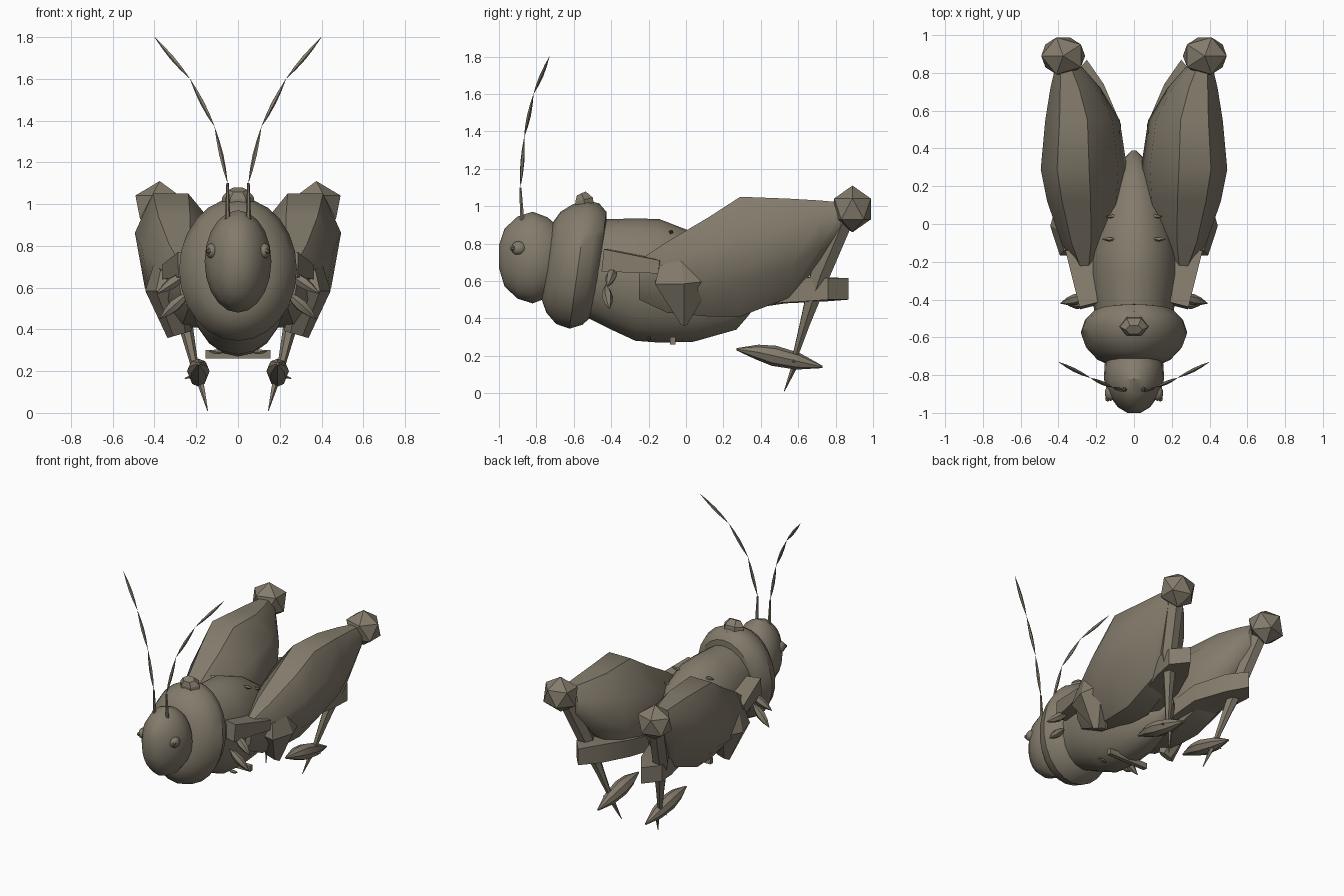
import bpy, bmesh, math
from mathutils import Vector, Matrix

if "Cube" in bpy.data.objects:
    bpy.data.objects.remove(bpy.data.objects["Cube"])

shell = bpy.data.materials.new("brown_grey_shell")
shell.diffuse_color = (0.23, 0.20, 0.15, 1)
shell.use_nodes = True
shell.node_tree.nodes["Principled BSDF"].inputs["Base Color"].default_value = shell.diffuse_color


def finish(name, bm, mirror=False, angle=35):
    """Turn a bmesh into a named object, optionally mirrored across x = 0."""
    bmesh.ops.recalc_face_normals(bm, faces=bm.faces[:])
    mesh = bpy.data.meshes.new(name)
    bm.to_mesh(mesh)
    bm.free()
    mesh.materials.append(shell)
    ob = bpy.data.objects.new(name, mesh)
    bpy.context.collection.objects.link(ob)
    bpy.context.view_layer.objects.active = ob
    ob.select_set(True)
    if angle:
        bpy.ops.object.shade_smooth_by_angle(angle=math.radians(angle))
    ob.select_set(False)
    if mirror:
        ob.modifiers.new("mirror", 'MIRROR').use_clip = False
    return ob


def skin(bm, rings):
    """Bridge equal rings of verts and cap both ends."""
    n = len(rings[0])
    for a, b in zip(rings, rings[1:]):
        for i in range(n):
            j = (i + 1) % n
            bm.faces.new((a[i], a[j], b[j], b[i]))
    bm.faces.new(rings[0])
    bm.faces.new(rings[-1])


def body_loft(name, sections, sides, shear=0, mirror=False, angle=35, turn=0, lean=0):
    """Elliptic sections along y: (y, z low, z high, x low, x high)."""
    bm = bmesh.new()
    rings = []
    grow = 1 / math.cos(turn)
    for y, z0, z1, x0, x1 in sections:
        ring = []
        for i in range(sides):
            a = 2 * math.pi * i / sides + turn
            dz = (z1 - z0) / 2 * math.sin(a) * grow
            z = (z0 + z1) / 2 + dz
            x = (x0 + x1) / 2 + (x1 - x0) / 2 * math.cos(a) * grow + lean * dz
            ring.append(bm.verts.new((x, y + shear * (z - 0.69), z)))
        rings.append(ring)
    skin(bm, rings)
    return finish(name, bm, mirror, angle)


def limb(name, points, sides=6, mirror=True, angle=35, turn=0):
    """Tapered limb through points: (x, y, z, half width, half height)."""
    bm = bmesh.new()
    rings = []
    for k, (x, y, z, w, h) in enumerate(points):
        p = Vector((x, y, z))
        d = (Vector(points[min(k + 1, len(points) - 1)][:3])
             - Vector(points[max(k - 1, 0)][:3])).normalized()
        up = Vector((0, 0, 1)) if abs(d.z) < 0.9 else Vector((0, 1, 0))
        side = d.cross(up).normalized()
        top = side.cross(d)
        rings.append([bm.verts.new(p + side * w * math.cos(t) + top * h * math.sin(t))
                      for t in (2 * math.pi * i / sides + turn for i in range(sides))])
    skin(bm, rings)
    return finish(name, bm, mirror, angle)


def spindle(name, a, b, r, sides=6, mirror=True):
    """Pointed at both ends, thickest in the middle."""
    a, b = Vector(a), Vector(b)
    limb(name, [(*a.lerp(b, t), r * k, r * k)
                for t, k in ((0, .05), (.25, .75), (.5, 1), (.75, .7), (1, .05))], sides, mirror)


def ball(name, loc, size, subdivisions=1, mirror=True, angle=0):
    bm = bmesh.new()
    bmesh.ops.create_icosphere(bm, subdivisions=subdivisions, radius=1,
                               matrix=Matrix.Translation(loc) @ Matrix.Diagonal((*size, 1)))
    finish(name, bm, mirror, angle)


# Head, collar and abdomen
body_loft("head", [(-1.0, .67, .79, -.035, .035), (-.97, .57, .88, -.085, .085),
                   (-.9, .505, .945, -.137, .137), (-.82, .48, .97, -.16, .16),
                   (-.74, .51, .94, -.155, .155), (-.66, .58, .87, -.1, .1)], 20)
body_loft("collar", [(-.745, .5, .91, -.13, .13), (-.71, .43, .97, -.2, .2),
                     (-.65, .37, 1.01, -.255, .255), (-.575, .345, 1.03, -.282, .282),
                     (-.51, .365, 1.015, -.26, .26), (-.465, .41, .97, -.215, .215),
                     (-.45, .5, .88, -.15, .15)], 24, shear=.14)
body_loft("abdomen", [(-.52, .4, .93, -.2, .2), (-.4, .34, .93, -.22, .22),
                      (-.27, .28, .935, -.24, .24), (-.14, .27, .93, -.235, .235),
                      (.04, .275, .86, -.2, .2), (.27, .34, .7, -.12, .12),
                      (.33, .41, .62, -.07, .07), (.39, .49, .53, -.01, .01)], 20)
limb("collar_knob", [(0, -.54, .98, .08, .06), (0, -.545, 1.035, .075, .055),
                     (0, -.56, 1.068, .045, .03)], 6, mirror=False, angle=0)

# Narrow strip across the belly
bm = bmesh.new()
bmesh.ops.create_cube(bm, size=1, matrix=Matrix.Translation((0, -.07, .28))
                      @ Matrix.Diagonal((.31, .03, .04, 1)))
finish("belly_strip", bm, angle=0)

# Eyes and jointed antennae
ball("eye", (.125, -.895, .775), (.03, .042, .038), 2, angle=40)
ball("eye_bump", (.14, -.925, .775), (.014, .016, .016))
feeler = [(.05, -.875, .9), (.05, -.885, 1.1), (.112, -.865, 1.37),
          (.23, -.815, 1.6), (.4, -.73, 1.8)]
limb("antenna_base", [(*feeler[0], .014, .014), (*feeler[1], .006, .006)])
for a, b in zip(feeler[1:], feeler[2:]):
    spindle("antenna_segment", a, b, .011, 5)

# Hind legs: thigh, hip, knee, shin and foot
body_loft("hind_thigh", [(-.25, .5, .71, .2, .28), (-.1, .43, .81, .12, .37),
                         (.12, .41, .94, .075, .44), (.29, .41, 1.05, .06, .47),
                         (.55, .51, 1.04, .095, .45), (.72, .69, 1.03, .19, .43),
                         (.83, .84, 1.02, .28, .41)],
          8, mirror=True, angle=40, turn=math.pi / 8, lean=.18)
limb("hip", [(.33, -.03, .7, .075, .13), (.345, -.01, .6, .1, .18),
             (.28, -.01, .375, .06, .02)], 6, angle=0)
ball("knee", (.375, .89, .985), (.13, .115, .125))
limb("shin", [(.36, .85, .95, .055, .06), (.3, .715, .63, .055, .058),
              (.24, .635, .37, .03, .03), (.195, .575, .17, .014, .014)], 6)
limb("foot", [(.19, .27, .235, .006, .006), (.19, .38, .22, .045, .04),
              (.19, .47, .2, .054, .055), (.19, .6, .17, .042, .045),
              (.19, .73, .14, .006, .006)], 8)
limb("foot_claw", [(.185, .59, .17, .02, .02), (.145, .525, .01, .002, .002)], 5)
limb("foot_spur", [(.2, .57, .18, .016, .016), (.255, .58, .165, .002, .002)], 5)

# Tail bars under the thighs: inner x, y, outer x, y, z low, z high
bm = bmesh.new()
rings = []
for xi, yi, xo, yo, z0, z1 in ((.05, .2, .17, .2, .43, .54), (.07, .53, .27, .45, .48, .6),
                               (.16, .74, .32, .62, .49, .62), (.25, .87, .34, .76, .5, .615)):
    rings.append([bm.verts.new(p) for p in ((xi, yi, z0), (xo, yo, z0),
                                            (xo, yo, z1), (xi, yi, z1))])
skin(bm, rings)
finish("tail_bar", bm, True, 20)

# Folded forelegs: upper plate and two pointed tips
limb("foreleg_plate", [(.225, -.43, .71, .09, .085), (.3, -.13, .675, .09, .05)],
     4, angle=0, turn=math.pi / 4)
spindle("foreleg_tip", (.23, -.38, .68), (.39, -.42, .57), .03)
spindle("foreleg_tip", (.23, -.43, .58), (.375, -.41, .45), .03)

# Tiny spines on the back and belly
for x, y, z in ((.13, -.08, .86), (.11, .04, .80), (.1, -.2, .29)):
    spindle("spine", (x - .035, y, z), (x + .04, y, z + .005), .012, 5)
